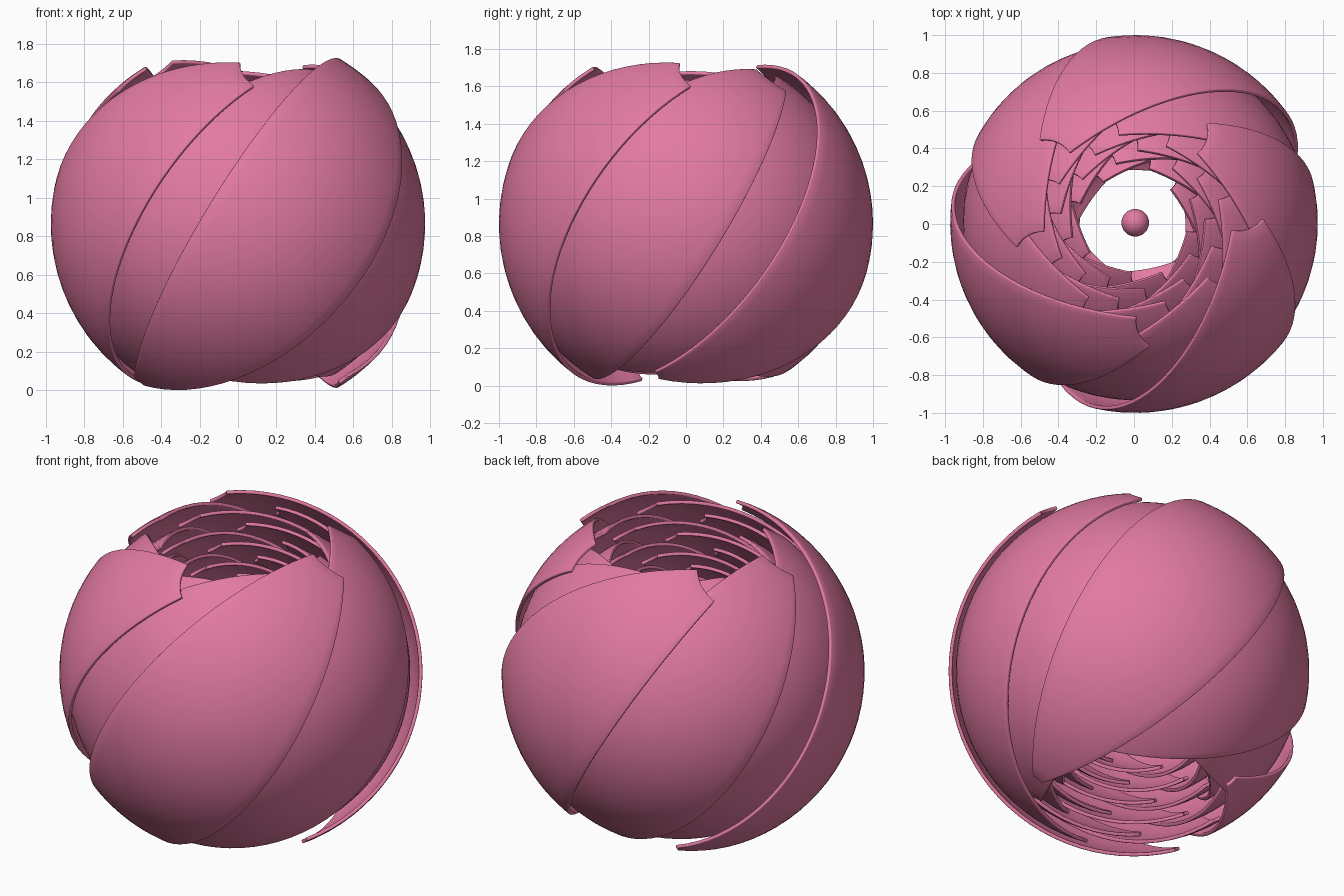
import bpy, bmesh, math
from mathutils import Matrix, Vector

if "Cube" in bpy.data.objects:
    bpy.data.objects.remove(bpy.data.objects["Cube"])

CENTRE = Vector((0.0067, 0.0067, 0.864))
GOLDEN = math.radians(137.508)
START = math.radians(-70.5)    # direction of the outermost petal
TILT = math.radians(35)        # lean of each petal
HALF = math.radians(27)        # half width of each petal
TOP, BOTTOM = math.radians(76.5), math.radians(-86)   # petal ends, towards its poles
COUNT, R_OUT, R_STEP, THICK = 38, 1.0067, 0.0134, 0.02
NU, NV = 14, 38

pink = bpy.data.materials.new("rose pink")
pink.diffuse_color = (0.76, 0.195, 0.36, 1)
pink.use_nodes = True
pink.node_tree.nodes["Principled BSDF"].inputs["Base Color"].default_value = pink.diffuse_color


def petal(k):
    """Truncated lune of a sphere, leaned over and turned by the golden angle."""
    r = R_OUT - k * R_STEP
    turn = Matrix.Rotation(START + k * GOLDEN, 3, 'Z') @ Matrix.Rotation(-TILT, 3, 'X')
    bm = bmesh.new()
    rows = []
    for j in range(NV + 1):
        lat = BOTTOM + (TOP - BOTTOM) * j / NV
        row = []
        for i in range(NU + 1):
            lon = HALF * (2 * i / NU - 1)
            p = Vector((math.cos(lat) * math.cos(lon), math.cos(lat) * math.sin(lon), math.sin(lat)))
            row.append(bm.verts.new(CENTRE + turn @ (p * r)))
        rows.append(row)
    for a, b in zip(rows, rows[1:]):
        for i in range(NU):
            bm.faces.new((a[i], a[i + 1], b[i + 1], b[i]))
    me = bpy.data.meshes.new("petal")
    bm.to_mesh(me)
    bm.free()
    me.materials.append(pink)
    ob = bpy.data.objects.new("petal_%02d" % (k + 1), me)
    bpy.context.collection.objects.link(ob)
    # thickness with a softly rounded rim
    s = ob.modifiers.new("thickness", 'SOLIDIFY')
    s.thickness, s.offset = THICK, -1
    b = ob.modifiers.new("rim", 'BEVEL')
    b.width, b.segments, b.limit_method = 0.008, 2, 'ANGLE'
    b.angle_limit = math.radians(40)
    me.shade_smooth()


# petals, outermost first
for k in range(COUNT):
    petal(k)

# small ball in the heart of the flower
bpy.ops.mesh.primitive_uv_sphere_add(segments=32, ring_count=16, radius=0.073, location=CENTRE)
ball = bpy.context.object
ball.name = "centre_ball"
ball.data.materials.append(pink)
bpy.ops.object.shade_smooth()
